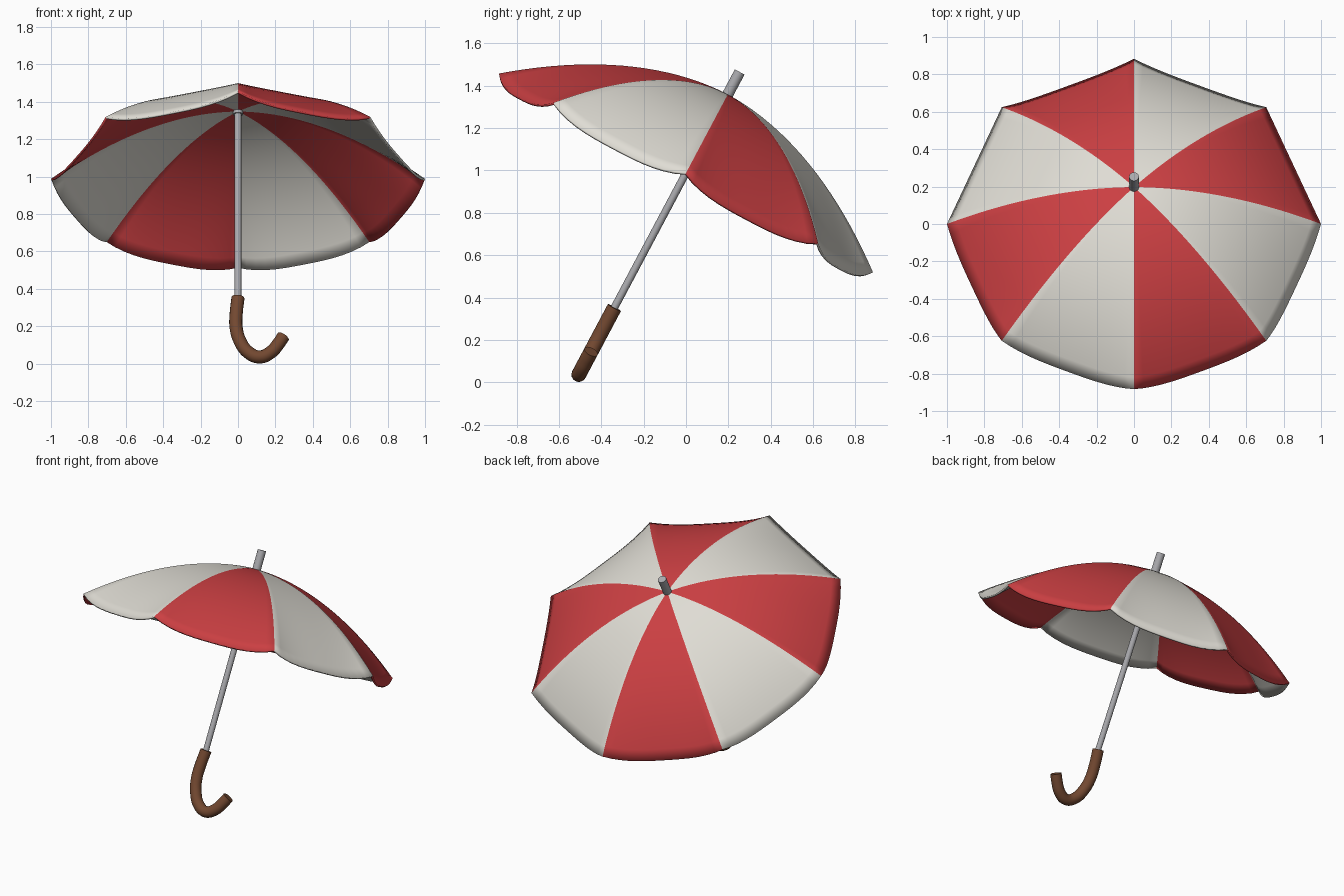
import bpy, bmesh, math
from mathutils import Matrix, Vector

cube = bpy.data.objects.get("Cube")
if cube:
    bpy.data.objects.remove(cube, do_unlink=True)

# The umbrella is modelled upright around its rim centre, then leaned back
LEAN = Matrix.Translation((0, 0, 0.988)) @ Matrix.Rotation(math.radians(-28), 4, 'X')
PANELS, RINGS, COLS = 8, 20, 14
DOME_HEIGHT, RIM_DIP = 0.42, 0.055


def make_material(name, rgb, roughness=0.6):
    mat = bpy.data.materials.new(name)
    mat.use_nodes = True
    mat.diffuse_color = (*rgb, 1)
    shader = next(n for n in mat.node_tree.nodes if n.type == 'BSDF_PRINCIPLED')
    shader.inputs["Base Color"].default_value = (*rgb, 1)
    shader.inputs["Roughness"].default_value = roughness
    return mat


red = make_material("red fabric", (0.6, 0.05, 0.055))
white = make_material("off white fabric", (0.74, 0.72, 0.66))
metal = make_material("grey metal", (0.4, 0.4, 0.42), 0.4)
wood = make_material("brown wood", (0.17, 0.065, 0.03))


def finish(obj, *mats):
    for mat in mats:
        obj.data.materials.append(mat)
    obj.matrix_world = LEAN
    bpy.ops.object.select_all(action='DESELECT')
    obj.select_set(True)
    bpy.context.view_layer.objects.active = obj


# Canopy: panels stretched between curved ribs, dipping along the free edge
def panel_point(panel, t, u):
    a, b = (math.tau * (panel + k) / PANELS for k in (0, 1))
    start = Vector((math.cos(a), math.sin(a), 0))
    end = Vector((math.cos(b), math.sin(b), 0))
    sag = 1 - abs(2 * u - 1) ** 3
    point = start.lerp(end, u) * t * (1 + 0.012 * sag * t)
    point.z = DOME_HEIGHT * (1 - t ** 1.9) - RIM_DIP * sag * t ** 5
    return point


bm = bmesh.new()
for panel in range(PANELS):
    grid = [[bm.verts.new(panel_point(panel, r / RINGS, c / COLS))
             for c in range(COLS + 1)] for r in range(RINGS + 1)]
    for r in range(RINGS):
        for c in range(COLS):
            face = bm.faces.new((grid[r][c], grid[r + 1][c],
                                 grid[r + 1][c + 1], grid[r][c + 1]))
            face.material_index = panel % 2
            face.smooth = True
bmesh.ops.remove_doubles(bm, verts=bm.verts, dist=0.0001)
mesh = bpy.data.meshes.new("canopy")
bm.to_mesh(mesh)
bm.free()
canopy = bpy.data.objects.new("canopy", mesh)
bpy.context.collection.objects.link(canopy)
finish(canopy, red, white)
cloth = canopy.modifiers.new("cloth thickness", 'SOLIDIFY')
cloth.thickness = 0.012
cloth.offset = -1


# Shaft and top tip
def rod(name, radius, low, high):
    bpy.ops.mesh.primitive_cylinder_add(vertices=24, radius=radius, depth=high - low)
    obj = bpy.context.object
    obj.name = name
    obj.data.transform(Matrix.Translation((0, 0, (low + high) / 2)))
    finish(obj, metal)
    bpy.ops.object.shade_smooth_by_angle(angle=math.radians(40))


rod("shaft", 0.018, -0.76, 0.41)
rod("top_tip", 0.026, 0.39, 0.54)

# Hooked handle: a round tube along a smooth path
path = [(0, -0.72), (-0.01, -0.82), (-0.01, -0.9), (0.01, -0.98), (0.055, -1.05),
        (0.115, -1.078), (0.175, -1.05), (0.215, -1.0), (0.242, -0.955)]
curve = bpy.data.curves.new("handle", 'CURVE')
curve.dimensions = '3D'
curve.bevel_depth = 0.035
curve.bevel_resolution = 6
curve.use_fill_caps = True
curve.resolution_u = 6
spline = curve.splines.new('BEZIER')
spline.bezier_points.add(len(path) - 1)
for knot, (x, z) in zip(spline.bezier_points, path):
    knot.co = (x, 0, z)
    knot.handle_left_type = knot.handle_right_type = 'AUTO'
handle = bpy.data.objects.new("handle", curve)
bpy.context.collection.objects.link(handle)
finish(handle, wood)
bpy.ops.object.convert(target='MESH')
bpy.ops.object.shade_smooth_by_angle(angle=math.radians(40))
